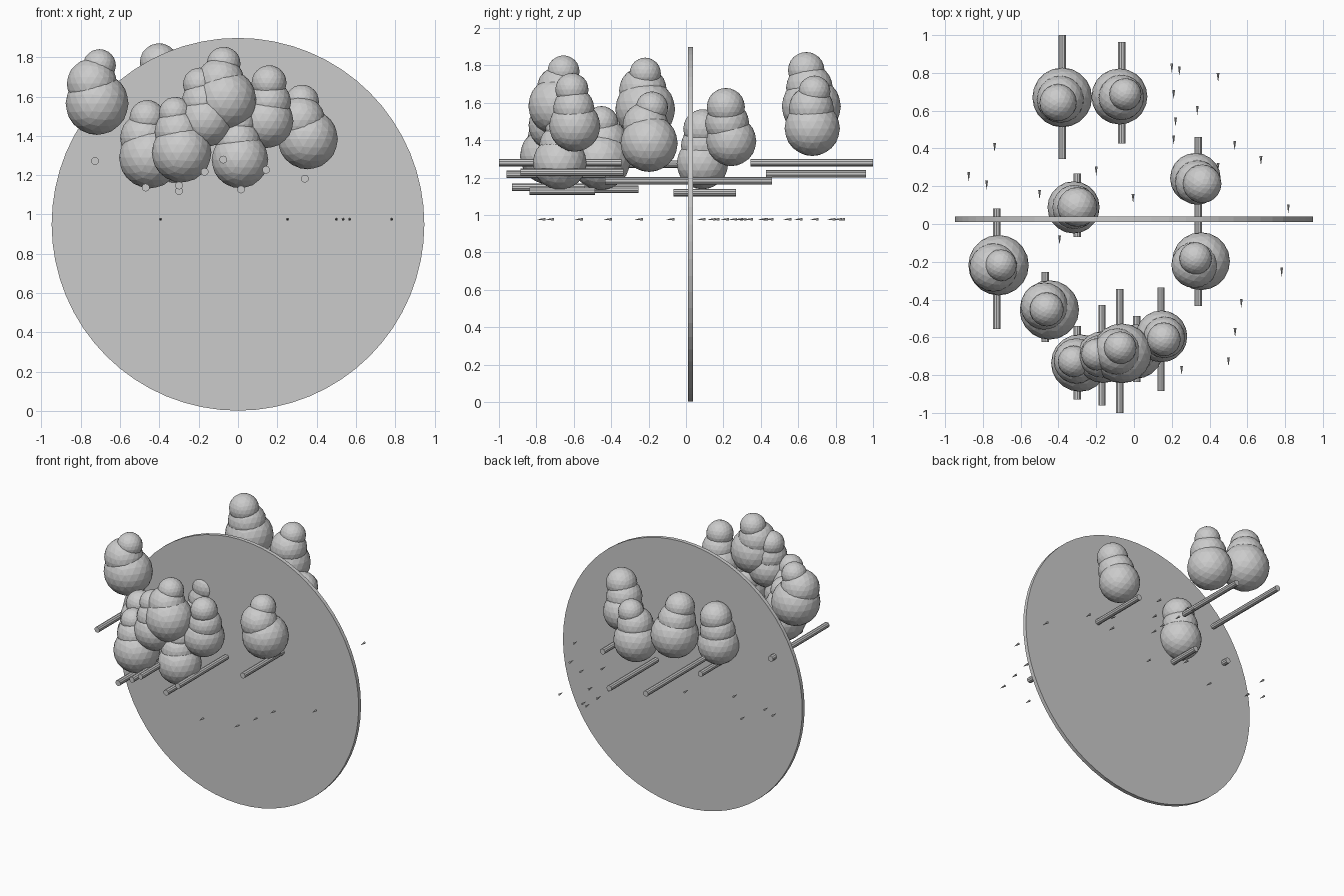
import bpy
from math import radians

BASE = 0.952              # height from which every tree grows
LIE = (radians(90), 0, 0)  # trunks, tufts and disc all lie along y


def finish(name):
    ob = bpy.context.object
    ob.name = name
    return ob


def cylinder(name, loc, r, depth, sides):
    bpy.ops.mesh.primitive_cylinder_add(vertices=sides, radius=r, depth=depth,
                                        location=loc, rotation=LIE)
    return finish(name)


def ball(name, x, y, z, r):
    bpy.ops.mesh.primitive_ico_sphere_add(subdivisions=3, radius=r, location=(x, y, z))
    return finish(name)


def tree(i, x, y, h, *balls):
    cylinder(f"trunk_{i}", (x, y, BASE + h / 2), 0.02, h, 10)
    for part, b in zip(("lower", "middle", "top"), balls):
        ball(f"{part}_foliage_{i}", *b)


# ground disc, standing upright
cylinder("ground_disc", (0, 0.025, 0.95), 0.948, 0.027, 64)

# trees behind the disc
tree(1, -.38, .672, .655, (-.38, .67, 1.58, .158), (-.39, .66, 1.68, .125), (-.402, .643, 1.773, .098))
tree(2, -.065, .695, .535, (-.077, .675, 1.463, .148), (-.067, .67, 1.57, .12), (-.046, .687, 1.66, .085))
tree(3, .34, .23, .46, (.325, .242, 1.395, .134), (.335, .22, 1.49, .118), (.361, .213, 1.577, .102))
tree(7, -.30, .1, .335, (-.32, .088, 1.275, .138), (-.315, .09, 1.37, .117), (-.30, .09, 1.46, .105))

# trees in front of the disc
tree(4, .34, -.203, .46, (.355, -.197, 1.383, .153), (.32, -.217, 1.48, .122), (.326, -.182, 1.574, .086))
tree(5, -.727, -.237, .64, (-.717, -.218, 1.565, .16), (-.743, -.23, 1.665, .128), (-.705, -.218, 1.757, .084))
tree(6, -.47, -.44, .37, (-.448, -.455, 1.29, .157), (-.475, -.435, 1.39, .125), (-.462, -.452, 1.492, .09))
tree(8, -.30, -.735, .39, (-.287, -.736, 1.315, .152), (-.305, -.725, 1.42, .12), (-.32, -.727, 1.515, .083))
tree(9, -.17, -.695, .53, (-.165, -.705, 1.48, .137), (-.175, -.70, 1.57, .113), (-.195, -.69, 1.662, .085))
tree(10, -.075, -.672, .655, (-.065, -.685, 1.583, .158), (-.09, -.675, 1.675, .123), (-.073, -.655, 1.767, .086))
tree(11, .015, -.662, .35, (.01, -.675, 1.278, .144), (0, -.67, 1.37, .115), (.005, -.67, 1.46, .082))
tree(12, .143, -.61, .55, (.145, -.595, 1.475, .137), (.16, -.60, 1.57, .11), (.158, -.61, 1.67, .089))

# grass tufts: thin cones pointing to the front
tufts = [(.20, .825), (.24, .81), (.445, .775), (.21, .685), (.335, .60), (.22, .54),
         (.21, .445), (.533, .415), (.672, .335), (.817, .08), (.782, -.255), (.568, -.42),
         (.535, -.575), (.50, -.73), (.252, -.775), (-.738, .405), (-.875, .25), (-.78, .205),
         (-.50, .155), (-.394, -.085), (-.20, .28), (-.005, .135), (.445, .30)]
for i, (x, y) in enumerate(tufts):
    bpy.ops.mesh.primitive_cone_add(vertices=5, radius1=.008, radius2=0, depth=.048,
                                    location=(x, y, .976), rotation=LIE)
    finish(f"grass_tuft_{i}")
